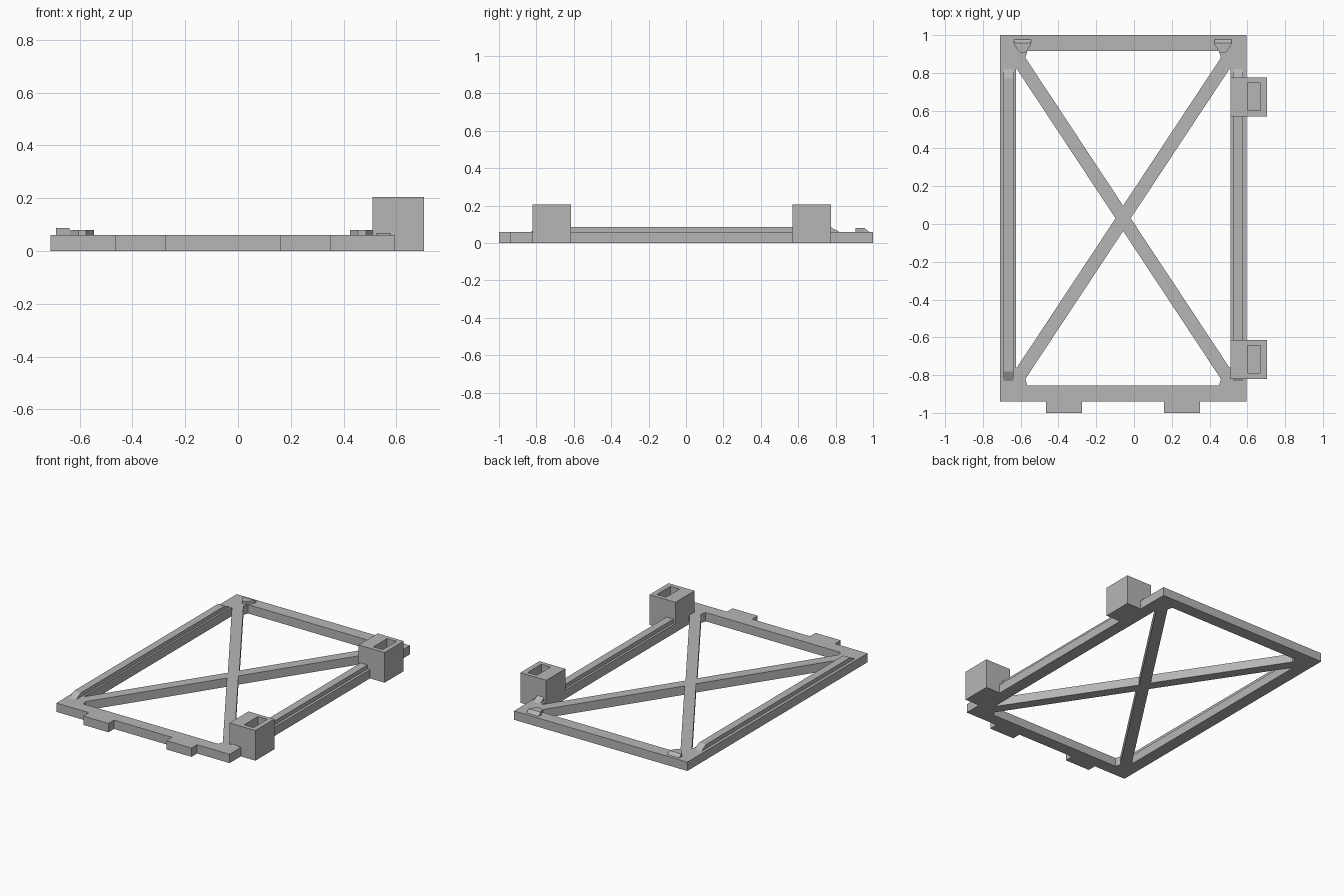
import bpy
import bmesh

if "Cube" in bpy.data.objects:
    bpy.data.objects.remove(bpy.data.objects["Cube"], do_unlink=True)

grey = bpy.data.materials.new("plain_grey")
grey.use_nodes = True
COLOR = (0.47, 0.47, 0.47, 1)
grey.diffuse_color = COLOR
grey.node_tree.nodes["Principled BSDF"].inputs["Base Color"].default_value = COLOR

CX, CY = -0.0575, 0.03      # centre of the rectangular frame
H = 0.06                    # frame thickness


def loft(name, rings):
    """Join matching rings of points with side faces and cap both ends."""
    bm = bmesh.new()
    loops = [[bm.verts.new(p) for p in ring] for ring in rings]
    n = len(loops[0])
    for a, b in zip(loops, loops[1:]):
        for i in range(n):
            j = (i + 1) % n
            bm.faces.new((a[i], a[j], b[j], b[i]))
    bm.faces.new(loops[0][::-1])
    bm.faces.new(loops[-1])
    bmesh.ops.recalc_face_normals(bm, faces=bm.faces[:])
    mesh = bpy.data.meshes.new(name)
    bm.to_mesh(mesh)
    bm.free()
    mesh.materials.append(grey)
    obj = bpy.data.objects.new(name, mesh)
    bpy.context.collection.objects.link(obj)
    return obj


def ring(points, z):
    return [(x, y, z) for x, y in points]


def rect(x0, x1, y0, y1):
    return [(x0, y0), (x1, y0), (x1, y1), (x0, y1)]


def box(name, x0, x1, y0, y1, z0, z1):
    outline = rect(x0, x1, y0, y1)
    return loft(name, [ring(outline, z0), ring(outline, z1)])


# Outer frame bars
box("back_bar", -0.71, 0.595, 0.915, 1.0, 0, H)
box("front_bar", -0.71, 0.595, -0.94, -0.855, 0, H)
box("right_bar", -0.71, -0.625, -0.855, 0.915, 0, H)
box("left_bar", 0.51, 0.595, -0.855, 0.915, 0, H)

# Cross brace with corner gussets: one quarter, reflected around the centre
quarter = [(0, 0.067), (0.5175, 0.85), (0.5075, 0.885), (0.5675, 0.885),
           (0.5675, 0.79), (0.5625, 0.79), (0.04, 0)]
half = quarter + [(x, -y) for x, y in quarter[-2::-1]]
outline = half + [(-x, y) for x, y in half[-2:0:-1]]
outline = [(CX + x, CY + y) for x, y in outline]
loft("cross_brace", [ring(outline, 0), ring(outline, H)])

# Front tabs
for side, x in (("right", -0.465), ("left", 0.16)):
    box(side + "_front_tab", x, x + 0.19, -1.0, -0.94, 0, H)

# Ridges along the side bars, ramped at both ends
for side, x in (("right", -0.69), ("left", 0.525)):
    profile = [(-0.83, H), (0.82, H), (0.77, 0.087), (-0.78, 0.087)]
    loft(side + "_ridge", [[(px, y, z) for y, z in profile]
                           for px in (x, x + 0.052)])

# Socket blocks with a rectangular pocket open at the top
for place, y in (("front", -0.82), ("back", 0.57)):
    outer = rect(0.51, 0.705, y, y + 0.205)
    inner = rect(0.6, 0.67, y + 0.03, y + 0.177)
    loft(place + "_socket_block", [ring(outer, 0), ring(outer, 0.205),
                                   ring(inner, 0.205), ring(inner, H)])

# Small wedge pegs at the back corners
for side, x in (("right", -0.59), ("left", 0.47)):
    def peg_outline(back):
        return [(x - 0.045, back), (x - 0.045, 0.95), (x - 0.015, 0.907),
                (x + 0.015, 0.907), (x + 0.045, 0.95), (x + 0.045, back)]
    loft(side + "_peg", [ring(peg_outline(0.978), H), ring(peg_outline(0.957), 0.08)])
